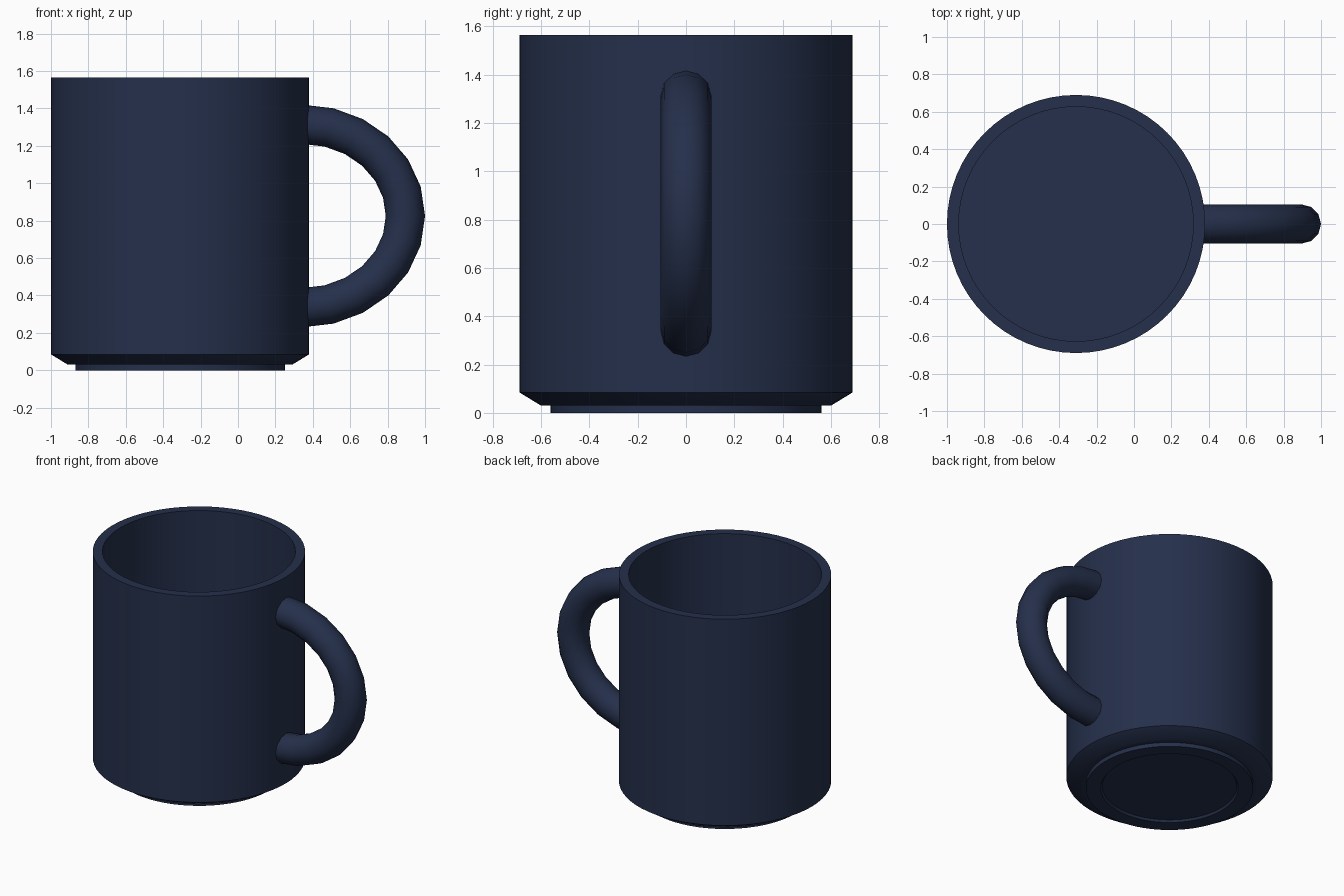
import bpy
import bmesh
from math import cos, sin, pi, radians
from mathutils import Matrix, Vector

cube = bpy.data.objects.get("Cube")
if cube:
    bpy.data.objects.remove(cube, do_unlink=True)

# Single glaze colour
navy = bpy.data.materials.new("navy_glaze")
navy.use_nodes = True
colour = (0.018, 0.029, 0.07, 1.0)
navy.diffuse_color = colour
shader = navy.node_tree.nodes["Principled BSDF"]
shader.inputs["Base Color"].default_value = colour
shader.inputs["Roughness"].default_value = 0.5


def finish(bm, name, location):
    """Turn a bmesh into a smooth shaded object with sharp creases."""
    bmesh.ops.recalc_face_normals(bm, faces=bm.faces)
    mesh = bpy.data.meshes.new(name)
    bm.to_mesh(mesh)
    bm.free()
    mesh.materials.append(navy)
    obj = bpy.data.objects.new(name, mesh)
    obj.location = location
    bpy.context.collection.objects.link(obj)
    bpy.ops.object.select_all(action="DESELECT")
    obj.select_set(True)
    bpy.context.view_layer.objects.active = obj
    bpy.ops.object.shade_smooth_by_angle(angle=radians(40))
    return obj


def lathe(name, profile, location, steps=64):
    """Spin a (radius, height) profile around z."""
    bm = bmesh.new()
    verts = [bm.verts.new((r, 0, z)) for r, z in profile]
    edges = [bm.edges.new(pair) for pair in zip(verts, verts[1:])]
    bmesh.ops.spin(bm, geom=verts + edges, cent=(0, 0, 0), axis=(0, 0, 1),
                   angle=2 * pi, steps=steps, use_merge=True)
    bmesh.ops.remove_doubles(bm, verts=bm.verts, dist=0.0001)
    return finish(bm, name, location)


def arch_tube(name, width, height, radius, location, segments=12, sides=12):
    """Round tube swept along the +x half of an ellipse in the xz plane."""
    bm = bmesh.new()
    rings = []
    for i in range(segments + 1):
        t = pi * (i / segments - 0.5)
        centre = Vector((width * cos(t), 0, height * sin(t)))
        outward = Vector((height * cos(t), 0, width * sin(t))).normalized()
        ring = []
        for j in range(sides):
            a = 2 * pi * j / sides
            offset = outward * cos(a) + Vector((0, sin(a), 0))
            ring.append(bm.verts.new(centre + offset * radius))
        rings.append(ring)
    for low, high in zip(rings, rings[1:]):
        for j in range(sides):
            k = (j + 1) % sides
            bm.faces.new((low[j], low[k], high[k], high[j]))
    bm.faces.new(rings[0])
    bm.faces.new(rings[-1])
    return finish(bm, name, location)


# Cup: recessed underside, foot ring, chamfer, outer wall, rim, inner wall, floor
lathe("cup_body", [
    (0, 0.015), (0.45, 0.015), (0.46, 0), (0.56, 0), (0.56, 0.03),
    (0.60, 0.03), (0.69, 0.085), (0.69, 1.565), (0.627, 1.565),
    (0.627, 0.1), (0, 0.1),
], (-0.31, 0, 0))

# Handle: half ellipse whose ends are buried in the cup wall
arch_tube("handle", 0.55, 0.49, 0.105, (0.345, 0, 0.825))
